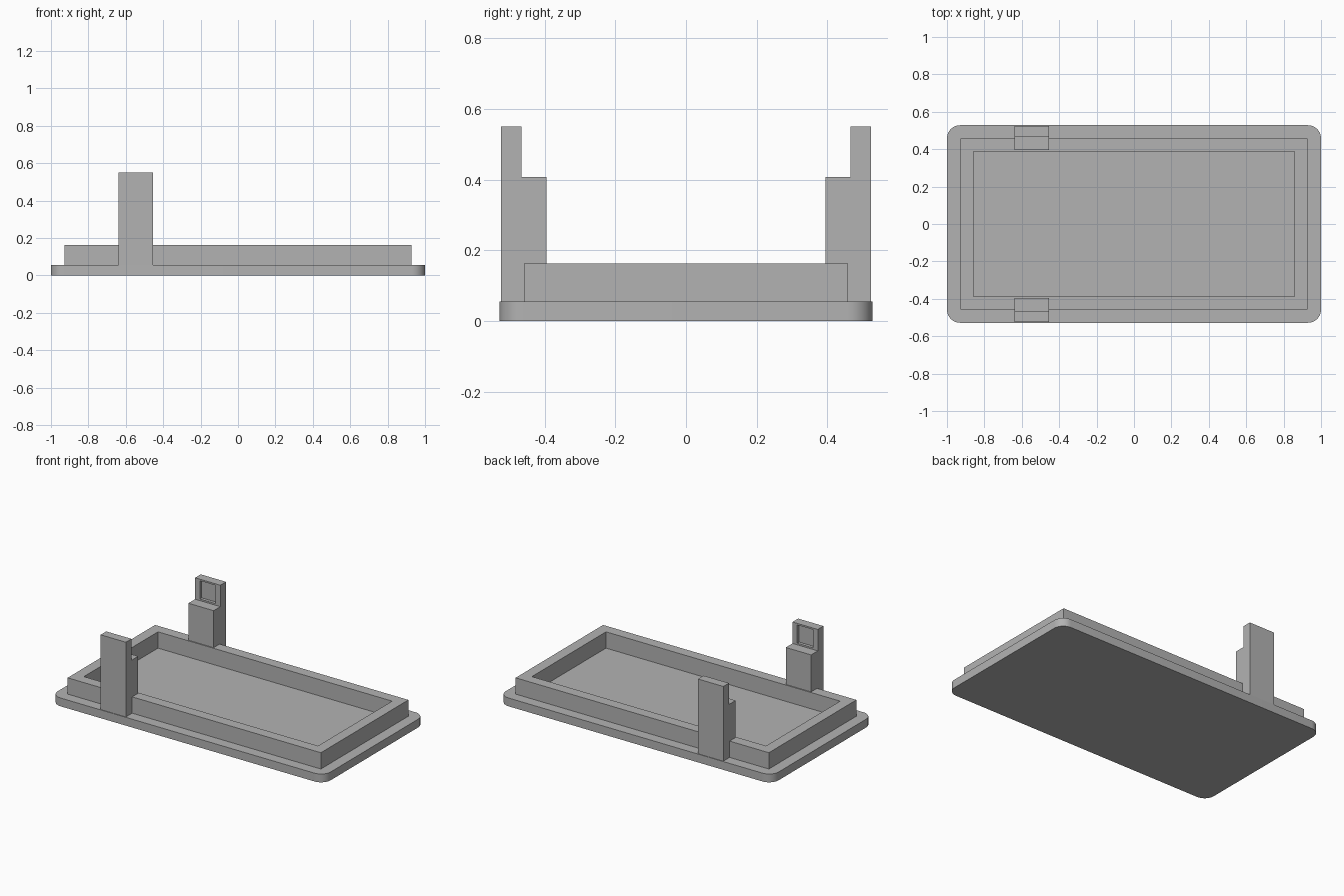
import bpy
import bmesh
from mathutils import Vector

cube = bpy.data.objects.get("Cube")
if cube:
    bpy.data.objects.remove(cube, do_unlink=True)

grey = bpy.data.materials.new("plain grey")
grey.use_nodes = True
grey.diffuse_color = (0.45, 0.45, 0.45, 1)
grey.node_tree.nodes["Principled BSDF"].inputs["Base Color"].default_value = grey.diffuse_color

PLATE_TOP, LIP_TOP = 0.055, 0.163
STEP, POST_TOP = 0.408, 0.55
POST_X = (-0.64, -0.455)


def finish(name, bm):
    """Turn a bmesh into a grey object."""
    bmesh.ops.recalc_face_normals(bm, faces=bm.faces)
    mesh = bpy.data.meshes.new(name)
    bm.to_mesh(mesh)
    bm.free()
    mesh.materials.append(grey)
    obj = bpy.data.objects.new(name, mesh)
    bpy.context.collection.objects.link(obj)
    return obj


def extrude_profile(bm, points, offset):
    """Make a solid from a closed outline."""
    face = bm.faces.new([bm.verts.new(p) for p in points])
    result = bmesh.ops.extrude_face_region(bm, geom=[face], use_keep_orig=True)
    moved = [g for g in result["geom"] if isinstance(g, bmesh.types.BMVert)]
    bmesh.ops.translate(bm, verts=moved, vec=offset)


def rectangle(x, y, z):
    return [(-x, -y, z), (x, -y, z), (x, y, z), (-x, y, z)]


# Base plate with rounded corners
bm = bmesh.new()
extrude_profile(bm, rectangle(1, 0.528, 0), (0, 0, PLATE_TOP))
corners = [e for e in bm.edges if abs(e.verts[0].co.z - e.verts[1].co.z) > 0.01]
bmesh.ops.bevel(bm, geom=corners, offset=0.07, segments=10, profile=0.5, affect="EDGES")
plate = finish("base_plate", bm)
bpy.context.view_layer.objects.active = plate
plate.select_set(True)
bpy.ops.object.shade_smooth_by_angle(angle=0.6)
plate.select_set(False)

# Raised rim: a rectangular ring on the plate
bm = bmesh.new()
rings = [[bm.verts.new(p) for p in rectangle(x, y, z)]
         for x, y, z in ((0.928, 0.458, PLATE_TOP), (0.928, 0.458, LIP_TOP),
                         (0.858, 0.388, LIP_TOP), (0.858, 0.388, PLATE_TOP))]
for low, high in zip(rings, rings[1:]):
    for i in range(4):
        j = (i + 1) % 4
        bm.faces.new((low[i], low[j], high[j], high[i]))
finish("raised_rim", bm)


# Stepped clip posts with a square pocket in the upper inner face
def clip_post(name, side):
    outer, ledge, inner = 0.524, 0.465, 0.395
    outline = [(outer, PLATE_TOP), (outer, POST_TOP), (ledge, POST_TOP),
               (ledge, STEP), (inner, STEP), (inner, PLATE_TOP)]
    bm = bmesh.new()
    extrude_profile(bm, [(POST_X[0], side * y, z) for y, z in outline],
                    (POST_X[1] - POST_X[0], 0, 0))
    bmesh.ops.recalc_face_normals(bm, faces=bm.faces)
    inward = Vector((0, -side, 0))
    panel = next(f for f in bm.faces if f.normal.dot(inward) > 0.9
                 and f.calc_center_median().z > STEP)
    bmesh.ops.inset_individual(bm, faces=[panel], thickness=0.015)
    # Narrow the pocket sideways, then push it in
    mid = sum(POST_X) / 2
    for v in panel.verts:
        v.co.x = mid + (0.058 if v.co.x > mid else -0.058)
    pushed = bmesh.ops.extrude_discrete_faces(bm, faces=[panel])["faces"][0]
    bmesh.ops.translate(bm, verts=pushed.verts, vec=inward * -0.02)
    finish(name, bm)


clip_post("front_clip_post", -1)
clip_post("back_clip_post", 1)
